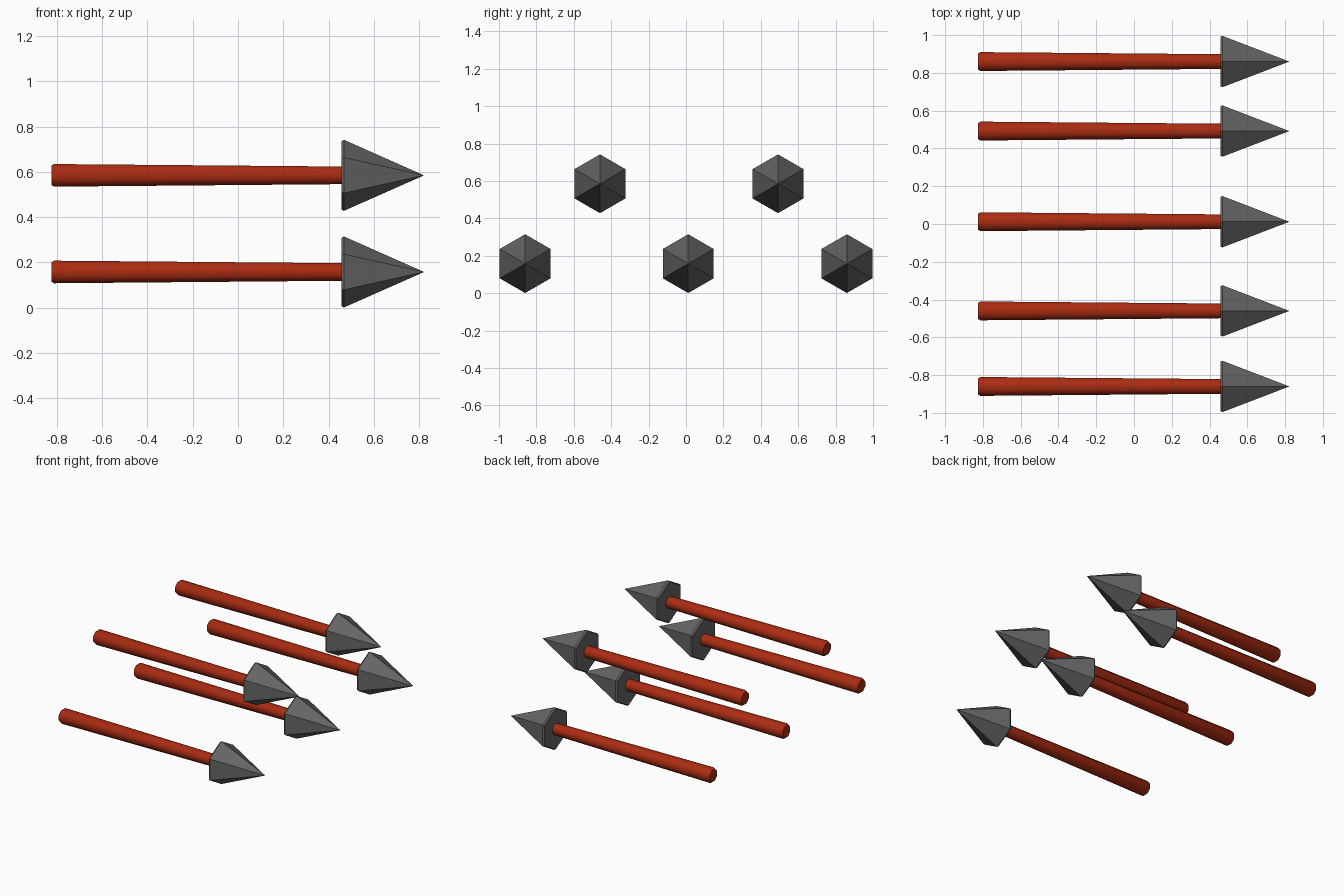
import bpy
import math

cube = bpy.data.objects.get("Cube")
if cube:
    bpy.data.objects.remove(cube, do_unlink=True)


def material(name, color):
    mat = bpy.data.materials.new(name)
    mat.use_nodes = True
    mat.diffuse_color = color
    mat.node_tree.nodes["Principled BSDF"].inputs["Base Color"].default_value = color
    return mat


red = material("red_wood", (0.40, 0.025, 0.006, 1))
grey = material("dark_grey_metal", (0.13, 0.13, 0.13, 1))


def lathe_x(name, profile, sides, phase, mat):
    """Ring profile of (x, radius) around the x axis, capped at both ends."""
    verts = []
    for x, r in profile:
        for i in range(sides):
            a = phase + math.tau * i / sides
            verts.append((x, r * math.cos(a), r * math.sin(a)))
    faces = []
    for k in range(len(profile) - 1):
        for i in range(sides):
            j = (i + 1) % sides
            a, b = k * sides, (k + 1) * sides
            faces.append((a + i, a + j, b + j, b + i))
    faces.append(tuple(reversed(range(sides))))
    last = (len(profile) - 1) * sides
    faces.append(tuple(range(last, last + sides)))
    mesh = bpy.data.meshes.new(name)
    mesh.from_pydata(verts, [], faces)
    mesh.validate()
    mesh.materials.append(mat)
    obj = bpy.data.objects.new(name, mesh)
    bpy.context.collection.objects.link(obj)
    return obj


# Tapered shaft with a chamfered butt, and a six-sided pointed head
SHAFT = [(-0.825, 0.046), (-0.813, 0.054), (0.47, 0.042)]
HEAD = [(0.457, 0.150), (0.468, 0.157), (0.82, 0.001)]

# Three arrows in the lower row, two in the upper row
LOW, HIGH = 0.158, 0.585
PLACES = [(-0.86, LOW), (0.012, LOW), (0.86, LOW), (-0.46, HIGH), (0.492, HIGH)]

for n, (y, z) in enumerate(PLACES, 1):
    shaft = lathe_x(f"arrow_shaft_{n}", SHAFT, 8, math.pi / 8, red)
    head = lathe_x(f"arrow_head_{n}", HEAD, 6, math.pi / 6, grey)
    for part in (shaft, head):
        part.location = (0, y, z)
    # Rounded shaft sides, flat head faces
    bpy.ops.object.select_all(action='DESELECT')
    shaft.select_set(True)
    bpy.context.view_layer.objects.active = shaft
    bpy.ops.object.shade_smooth_by_angle(angle=math.radians(50))
